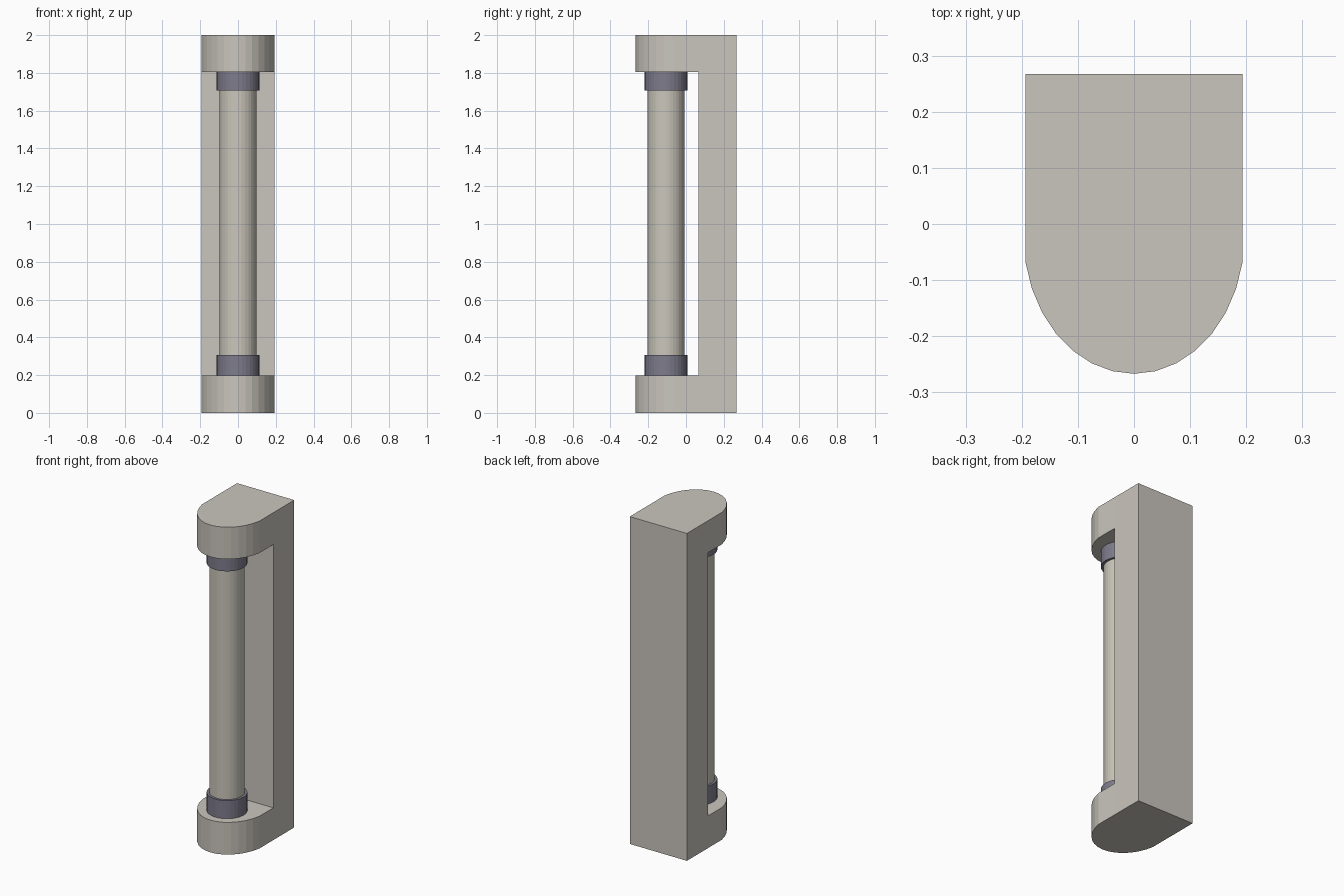
import bpy, bmesh, math

if "Cube" in bpy.data.objects:
    bpy.data.objects.remove(bpy.data.objects["Cube"])


def material(name, rgb):
    m = bpy.data.materials.new(name)
    m.diffuse_color = (*rgb, 1)
    m.use_nodes = True
    m.node_tree.nodes["Principled BSDF"].inputs["Base Color"].default_value = m.diffuse_color
    return m


stone = material("warm grey", (0.59, 0.56, 0.51))
rod_grey = material("pale rod grey", (0.60, 0.57, 0.50))
dark = material("dark violet grey", (0.21, 0.20, 0.26))


def extrude(name, outline, z0, z1, mat):
    """Closed prism from a counter-clockwise xy outline."""
    bm = bmesh.new()
    low = [bm.verts.new((x, y, z0)) for x, y in outline]
    top = [bm.verts.new((x, y, z1)) for x, y in outline]
    bm.faces.new(low[::-1])
    bm.faces.new(top)
    n = len(outline)
    for i in range(n):
        j = (i + 1) % n
        bm.faces.new((low[i], low[j], top[j], top[i]))
    me = bpy.data.meshes.new(name)
    bm.to_mesh(me)
    bm.free()
    me.materials.append(mat)
    ob = bpy.data.objects.new(name, me)
    bpy.context.collection.objects.link(ob)


def arc(rx, ry, cy, first, last):
    """Points on an ellipse, in steps of 1/32 turn."""
    return [(rx * math.cos(math.tau * i / 32), cy + ry * math.sin(math.tau * i / 32))
            for i in range(first, last + 1)]


W, BACK = 0.193, 0.267
BOT, TOP = 0.197, 1.805

# One-piece C bracket: rounded end caps joined by a back plate
cap = arc(0.197, 0.246, -0.021, 17, 31) + [(W, 0.065), (W, BACK), (-W, BACK), (-W, 0.065)]
plate = [(-W, 0.065), (W, 0.065), (W, BACK), (-W, BACK)]
extrude("bottom_cap", cap, 0, BOT, stone)
extrude("top_cap", cap, TOP, 2, stone)
extrude("back_plate", plate, BOT, TOP, stone)

# Grip rod with a collar at each end
extrude("rod", arc(0.098, 0.098, -0.106, 0, 31), BOT, TOP, rod_grey)
collar = arc(0.113, 0.113, -0.106, 0, 31)
extrude("bottom_collar", collar, BOT, 0.307, dark)
extrude("top_collar", collar, 1.708, TOP, dark)
